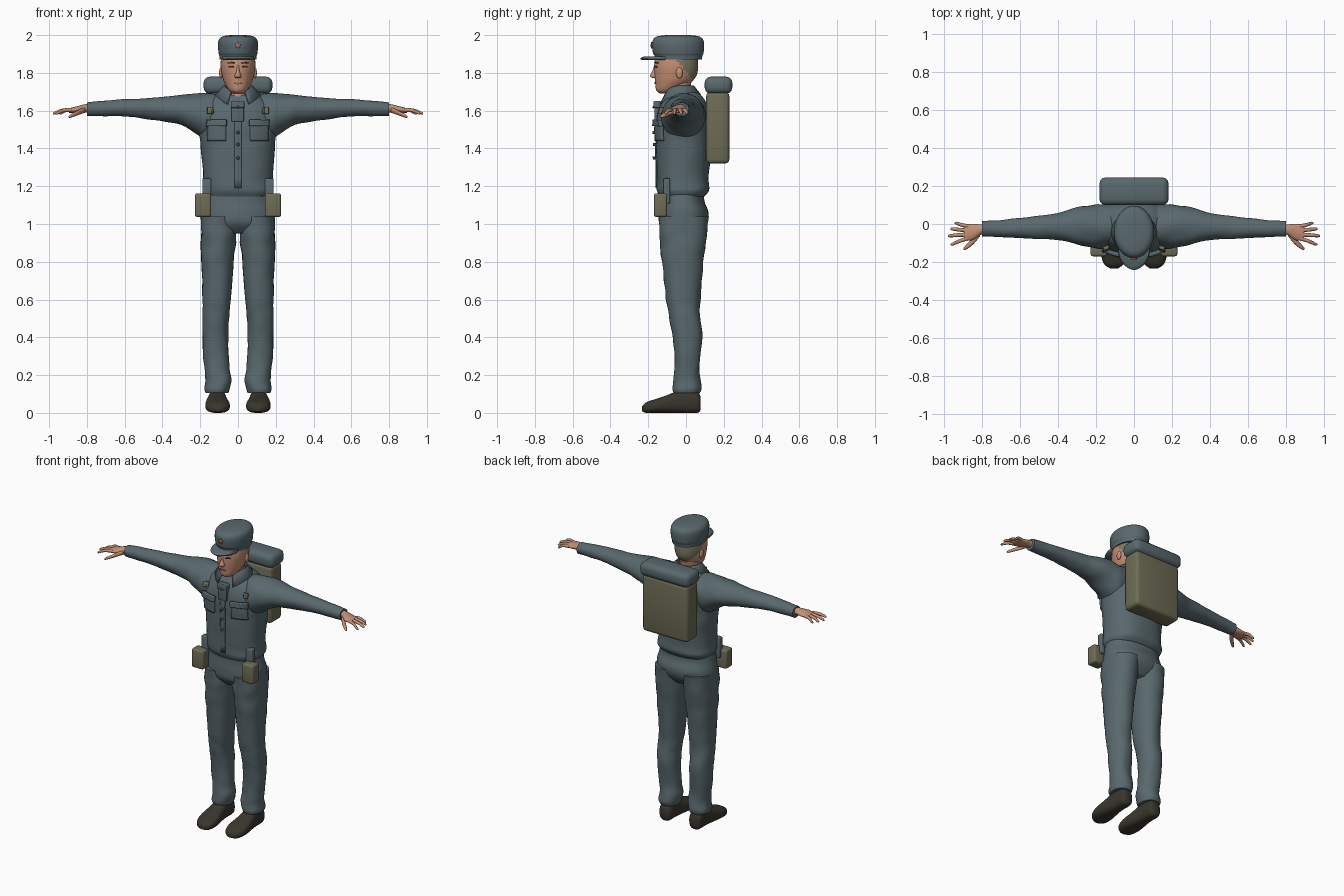
import bpy, bmesh, math
from mathutils import Vector, noise
from mathutils.bvhtree import BVHTree

cube = bpy.data.objects.get("Cube")
if cube:
    bpy.data.objects.remove(cube)


def material(name, r, g, b):
    m = bpy.data.materials.new(name)
    m.use_nodes = True
    m.diffuse_color = (r, g, b, 1)
    m.node_tree.nodes["Principled BSDF"].inputs["Base Color"].default_value = (r, g, b, 1)
    return m


SLATE = material("slate cloth", .10, .14, .155)
DARK = material("dark slate", .055, .075, .085)
OLIVE = material("olive canvas", .155, .15, .09)
SKIN = material("skin", .56, .28, .18)
LIP = material("lips", .38, .15, .11)
HAIR = material("hair", .21, .195, .125)
BROW = material("dark brown", .06, .04, .03)
SHOE = material("shoe leather", .042, .037, .027)
RED = material("badge red", .60, .13, .08)


def finish(name, bm, *mats, angle=50):
    """Turn a bmesh into a smooth shaded object and return its surface tree."""
    bmesh.ops.recalc_face_normals(bm, faces=bm.faces[:])
    tree = BVHTree.FromBMesh(bm)
    me = bpy.data.meshes.new(name)
    bm.to_mesh(me)
    bm.free()
    for m in mats:
        me.materials.append(m)
    me.shade_smooth()
    me.set_sharp_from_angle(angle=math.radians(angle))
    ob = bpy.data.objects.new(name, me)
    bpy.context.collection.objects.link(ob)
    return ob, tree


def smooth_stations(st, steps=4):
    """Catmull-Rom through the stations."""
    st = [Vector(s) for s in st]
    out = []
    for i in range(len(st) - 1):
        p0, p1, p2, p3 = st[max(i - 1, 0)], st[i], st[i + 1], st[min(i + 2, len(st) - 1)]
        for k in range(steps):
            t = k / steps
            out.append(.5 * (2 * p1 + (p2 - p0) * t + (2 * p0 - 5 * p1 + 4 * p2 - p3) * t * t
                             + (3 * p1 - p0 - 3 * p2 + p3) * t ** 3))
    return out + [st[-1]]


def loft(name, stations, mats, axis="z", s=1, p=2, sides=32, wrinkle=0, rule=None):
    """Stations are (along, centre a, centre b, radius a, radius b)."""
    bm = bmesh.new()
    rings = []
    for t, a, b, ra, rb in smooth_stations(stations):
        ring = []
        for k in range(sides):
            c, d = math.cos(k * math.tau / sides), math.sin(k * math.tau / sides)
            u = math.copysign(abs(c) ** (2 / p), c)
            v = math.copysign(abs(d) ** (2 / p), d)
            f = 1 + wrinkle * noise.noise(Vector((c * 1.3, d * 1.3, t * 14)))
            x, y = a + ra * u * f, b + rb * v * f
            co = {"z": (x, y, t), "x": (t, x, y), "y": (x, t, y)}[axis]
            ring.append(bm.verts.new((co[0] * s, co[1], co[2])))
        rings.append(ring)
    for r0, r1 in zip(rings, rings[1:]):
        for k in range(sides):
            j = (k + 1) % sides
            bm.faces.new((r0[k], r0[j], r1[j], r1[k]))
    bm.faces.new(rings[0])
    bm.faces.new(rings[-1])
    if rule:
        for f in bm.faces:
            f.material_index = rule(f.calc_center_median())
    return finish(name, bm, *mats)


def box(name, centre, size, mat, bevel=.01, turn=0):
    bm = bmesh.new()
    bmesh.ops.create_cube(bm, size=1)
    for v in bm.verts:
        v.co = Vector(v.co[i] * size[i] for i in range(3))
    bmesh.ops.bevel(bm, geom=bm.edges[:], offset=bevel, segments=3, profile=.5, affect="EDGES")
    ob, _ = finish(name, bm, mat, angle=35)
    ob.location = centre
    ob.rotation_euler.z = turn


def applique(name, x, z, w, h, mat, targets, thick=.008, shape="grid"):
    """A thin plate laid on the front of the target surfaces."""
    bm = bmesh.new()
    if shape == "grid":
        bmesh.ops.create_grid(bm, x_segments=8, y_segments=8, size=1)
    else:
        bmesh.ops.create_circle(bm, cap_ends=True, cap_tris=True, segments=10, radius=1)
    if shape == "star":
        for v in bm.verts:
            turn = math.atan2(v.co.x, v.co.y) / math.tau * 10
            if round(turn) % 2:
                v.co *= .45
    for v in bm.verts:
        px, pz = x + v.co.x * w / 2, z + v.co.y * h / 2
        hits = [t.ray_cast(Vector((px, -1, pz)), Vector((0, 1, 0)))[0] for t in targets]
        v.co = (px, min([q.y for q in hits if q] or [-.1]) - thick * .4, pz)
    ob, _ = finish(name, bm, mat)
    mod = ob.modifiers.new("thickness", "SOLIDIFY")
    mod.thickness, mod.offset = thick, 0


def ball(name, centre, size, mat):
    bm = bmesh.new()
    bmesh.ops.create_uvsphere(bm, u_segments=16, v_segments=10, radius=1)
    for v in bm.verts:
        v.co = Vector(centre[i] + v.co[i] * size[i] for i in range(3))
    finish(name, bm, mat)


# Jacket and trouser seat
_, jacket = loft("jacket", [
    (1.145, 0, -.02, .172, .118), (1.18, 0, -.015, .190, .140), (1.24, 0, -.017, .184, .138),
    (1.4, 0, -.015, .196, .143), (1.5, 0, -.015, .208, .143), (1.58, 0, -.015, .205, .136),
    (1.64, 0, -.012, .175, .118), (1.68, 0, -.012, .125, .095), (1.70, 0, -.012, .09, .07)],
    [SLATE], p=2.4, sides=48, wrinkle=.035)
loft("trouser_seat", [
    (.95, 0, -.015, .13, .08), (1.0, 0, -.015, .188, .122), (1.06, 0, -.012, .196, .130),
    (1.12, 0, -.02, .186, .118), (1.18, 0, -.02, .176, .118)], [SLATE], p=2.3, wrinkle=.02)

# Head, split into face and hair
_, head = loft("head", [
    (1.692, 0, -.105, .026, .035), (1.708, 0, -.10, .048, .058), (1.75, 0, -.068, .073, .095),
    (1.79, 0, -.055, .085, .112), (1.84, 0, -.052, .092, .116), (1.91, 0, -.05, .088, .11)],
    [SKIN, HAIR], sides=40,
    rule=lambda c: int(c.z > 1.755 and c.y + (c.z - 1.80) * .8 > .005))
loft("neck", [(1.6, 0, -.06, .055, .06), (1.68, 0, -.048, .058, .062),
              (1.78, 0, -.03, .06, .065)], [SKIN])
loft("nose", [(1.772, 0, -.165, .014, .012), (1.784, 0, -.167, .018, .024),
              (1.81, 0, -.163, .009, .016), (1.845, 0, -.16, .007, .008)], [SKIN], sides=14)
applique("mouth", 0, 1.745, .046, .010, LIP, [head], .006, "round")

# Cap with brim and star
_, cap = loft("cap", [
    (1.872, 0, -.04, .097, .124), (1.892, 0, -.04, .099, .127), (1.905, 0, -.041, .103, .134),
    (1.95, 0, -.042, .106, .138), (1.978, 0, -.042, .100, .131), (1.994, 0, -.042, .080, .108),
    (2.0, 0, -.042, .04, .06)], [SLATE], sides=40)
loft("cap_brim", [(1.868, 0, -.132, .078, .102), (1.876, 0, -.135, .085, .107),
                  (1.886, 0, -.128, .083, .10)], [SLATE], p=1.8)
applique("cap_star", 0, 1.945, .036, .036, RED, [cap], .008, "star")

# Open collar, dropping to points at the front
bm = bmesh.new()
rows = []
for k in range(25):
    a = math.radians(-62 + k * 304 / 24)
    front = max(0, -math.sin(a)) ** 2
    c, d = math.cos(a), math.sin(a)
    rows.append([bm.verts.new((c * r, -.035 + d * r * q, z - drop * front)) for r, q, z, drop in
                 ((.074, 1, 1.69, .03), (.078, 1, 1.728, .035), (.118, .95, 1.68, .06))])
for r0, r1 in zip(rows, rows[1:]):
    for i in range(2):
        bm.faces.new((r0[i], r0[i + 1], r1[i + 1], r1[i]))
collar, _ = finish("collar", bm, SLATE)
mod = collar.modifiers.new("thickness", "SOLIDIFY")
mod.thickness, mod.offset = .01, 0

# Paired limbs and gear
for side, s in (("left", 1), ("right", -1)):
    _, sleeve = loft(side + "_sleeve", [
        (.08, -.01, 1.575, .105, .11), (.16, -.012, 1.568, .115, .122),
        (.22, -.012, 1.585, .113, .107), (.30, -.012, 1.603, .097, .081),
        (.40, -.012, 1.608, .072, .063), (.50, -.018, 1.612, .062, .054),
        (.60, -.022, 1.615, .053, .045), (.70, -.024, 1.612, .045, .041),
        (.80, -.025, 1.608, .040, .037)], [SLATE], "x", s, wrinkle=.07)
    loft(side + "_trouser_leg", [
        (.105, .11, .005, .060, .070), (.13, .11, .005, .067, .077), (.18, .105, .005, .068, .070),
        (.25, .112, .005, .067, .066), (.4, .12, .008, .069, .077), (.5, .118, -.005, .071, .083),
        (.6, .112, -.015, .075, .090), (.8, .108, -.016, .086, .110),
        (.93, .104, -.015, .094, .126), (1.04, .1, -.012, .096, .128)],
        [SLATE], s=s, p=2.2, wrinkle=.07)
    loft(side + "_shoe", [
        (.077, .11, .05, .028, .035), (.06, .11, .056, .042, .056), (0, .11, .062, .046, .062),
        (-.05, .11, .057, .051, .057), (-.10, .11, .047, .059, .047), (-.16, .108, .037, .065, .037),
        (-.21, .106, .028, .052, .028), (-.233, .105, .022, .022, .014)],
        [SHOE], "y", s, p=2.6)

    # Hand with spread fingers
    loft(side + "_palm", [(.77, -.025, 1.61, .024, .022), (.81, -.03, 1.612, .028, .022),
                          (.85, -.042, 1.606, .043, .018), (.895, -.046, 1.601, .042, .012)],
         [SKIN], "x", s, sides=20)
    for finger, y0, x1, y1 in (("little", -.012, .945, .004), ("ring", -.034, .967, -.026),
                               ("middle", -.055, .98, -.062), ("index", -.075, .965, -.106)):
        loft(side + "_" + finger + "_finger", [
            (.875, y0, 1.603, .011, .011), ((.875 + x1) / 2, (y0 + y1) / 2, 1.602, .010, .010),
            (x1 - .01, y1, 1.588, .008, .008), (x1, y1, 1.584, .003, .003)],
            [SKIN], "x", s, sides=10)
    loft(side + "_thumb", [(.81, -.045, 1.604, .017, .015), (.845, -.088, 1.59, .018, .013),
                           (.885, -.123, 1.572, .012, .009), (.897, -.13, 1.567, .004, .004)],
         [SKIN], "x", s, sides=12)

    # Ear, eye and brow
    ball(side + "_ear", (s * .09, -.035, 1.80), (.010, .018, .030), SKIN)
    applique(side + "_eye", s * .036, 1.832, .030, .008, BROW, [head], .006, "round")
    applique(side + "_brow", s * .037, 1.853, .040, .007, BROW, [head], .006, "round")

    # Chest pocket, flap and shoulder tab
    chest = [jacket, sleeve]
    applique(side + "_pocket", s * .112, 1.49, .096, .10, SLATE, chest, .014)
    applique(side + "_pocket_flap", s * .112, 1.535, .106, .032, SLATE, chest, .026)
    applique(side + "_chest_tab", s * .147, 1.60, .03, .03, OLIVE, chest, .022)

    # Belt pouch and hanger
    box(side + "_pouch", (s * .185, -.135, 1.10), (.086, .07, .125), OLIVE, .012)
    box(side + "_pouch_hanger", (s * .165, -.103, 1.175), (.045, .036, .135), SLATE, .006)

# Front placket, buttons and chest case
applique("placket", 0, 1.39, .035, .40, SLATE, [jacket], .006)
for i, z in enumerate((1.35, 1.42, 1.485)):
    applique("button_%d" % (i + 1), 0, z, .016, .016, DARK, [jacket], .02, "round")
box("chest_case", (-.002, -.15, 1.597), (.066, .034, .11), SLATE, .005)
box("chest_case_flap", (-.002, -.153, 1.632), (.072, .038, .035), SLATE, .005)
ball("case_stud", (-.002, -.172, 1.618), (.007, .005, .007), DARK)

# Pack and bedroll
box("backpack", (0, .168, 1.51), (.335, .122, .38), OLIVE, .022)
box("bedroll", (0, .172, 1.735), (.364, .146, .09), SLATE, .032)
